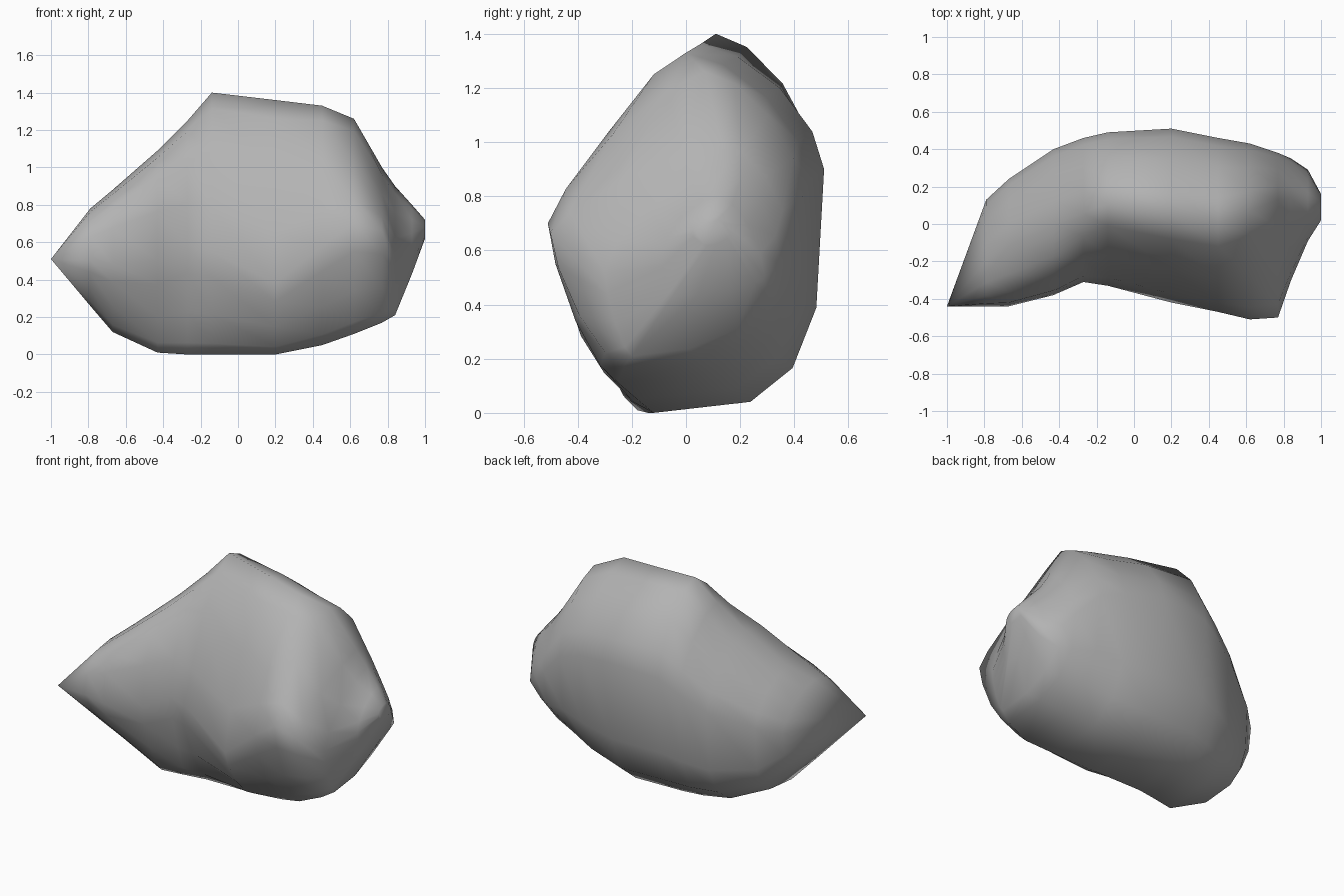
import bpy, bmesh, math

cube = bpy.data.objects.get("Cube")
if cube:
    bpy.data.objects.remove(cube, do_unlink=True)

# One flat stone colour
stone = bpy.data.materials.new("grey stone")
stone.use_nodes = True
grey = (0.45, 0.45, 0.45, 1)
stone.diffuse_color = grey
stone.node_tree.nodes["Principled BSDF"].inputs["Base Color"].default_value = grey

# Cross-sections along x: (x, brow fullness, heel fullness, top, front, bottom, back),
# with each point as (y, z)
sections = [
    (-0.79, 2.5, 2.8, (-0.2, 0.78), (-0.44, 0.5), (-0.25, 0.26), (0.13, 0.55)),
    (-0.67, 2.7, 3.6, (-0.1, 0.88), (-0.44, 0.48), (-0.14, 0.12), (0.24, 0.6)),
    (-0.43, 2.4, 3.4, (0, 1.09), (-0.38, 0.5), (-0.18, 0.01), (0.4, 0.7)),
    (-0.27, 1.8, 3.4, (0.06, 1.25), (-0.31, 0.58), (-0.14, 0), (0.46, 0.8)),
    (-0.14, 1.5, 3.4, (0.11, 1.4), (-0.33, 0.55), (-0.12, 0), (0.49, 0.88)),
    (0.2, 1.5, 3.4, (0.05, 1.36), (-0.42, 0.38), (-0.12, 0), (0.51, 0.9)),
    (0.45, 1.4, 3.3, (0, 1.33), (-0.47, 0.58), (-0.18, 0.05), (0.46, 0.86)),
    (0.62, 1.3, 3, (0.07, 1.26), (-0.51, 0.7), (-0.25, 0.11), (0.43, 0.8)),
    (0.77, 1.3, 2.6, (0.13, 1), (-0.5, 0.66), (-0.23, 0.17), (0.38, 0.64)),
    (0.84, 1.5, 2, (0.14, 0.9), (-0.3, 0.52), (-0.2, 0.21), (0.35, 0.55)),
    (0.93, 1.6, 1.5, (0.12, 0.8), (-0.09, 0.58), (-0.05, 0.43), (0.29, 0.5)),
    (1, 1.8, 2, (0.1, 0.72), (0.02, 0.66), (0.08, 0.62), (0.16, 0.66)),
]
CHIN, NAPE = 1.4, 1.6
STEPS = 4


def section_ring(bm, x, brow, heel, *points):
    """Join four extreme points with superelliptic quarter arcs."""
    ring = []
    for q, power in enumerate((brow, CHIN, heel, NAPE)):
        a, b = points[q], points[(q + 1) % 4]
        # The arc leaves top and bottom level, and front and back upright
        corner = (b[0], a[1]) if q % 2 == 0 else (a[0], b[1])
        for i in range(STEPS):
            t = math.pi / 2 * i / STEPS
            u = 1 - math.cos(t) ** (2 / power)
            v = 1 - math.sin(t) ** (2 / power)
            ring.append(bm.verts.new([x] + [
                corner[k] + (a[k] - corner[k]) * v + (b[k] - corner[k]) * u
                for k in range(2)]))
    return ring


# Boulder body, closed by a pointed spur on one side and a blunt end on the other
bm = bmesh.new()
rings = [section_ring(bm, *s) for s in sections]
count = len(rings[0])
for r, s in zip(rings, rings[1:]):
    for i in range(count):
        j = (i + 1) % count
        bm.faces.new((r[i], r[j], s[j], s[i]))
tip = bm.verts.new((-1, -0.44, 0.51))
for i in range(count):
    bm.faces.new((tip, rings[0][(i + 1) % count], rings[0][i]))
bm.faces.new(rings[-1])
bmesh.ops.recalc_face_normals(bm, faces=bm.faces)
for face in bm.faces:
    face.smooth = True
mesh = bpy.data.meshes.new("boulder")
bm.to_mesh(mesh)
bm.free()
mesh.materials.append(stone)
bpy.context.collection.objects.link(bpy.data.objects.new("boulder", mesh))
